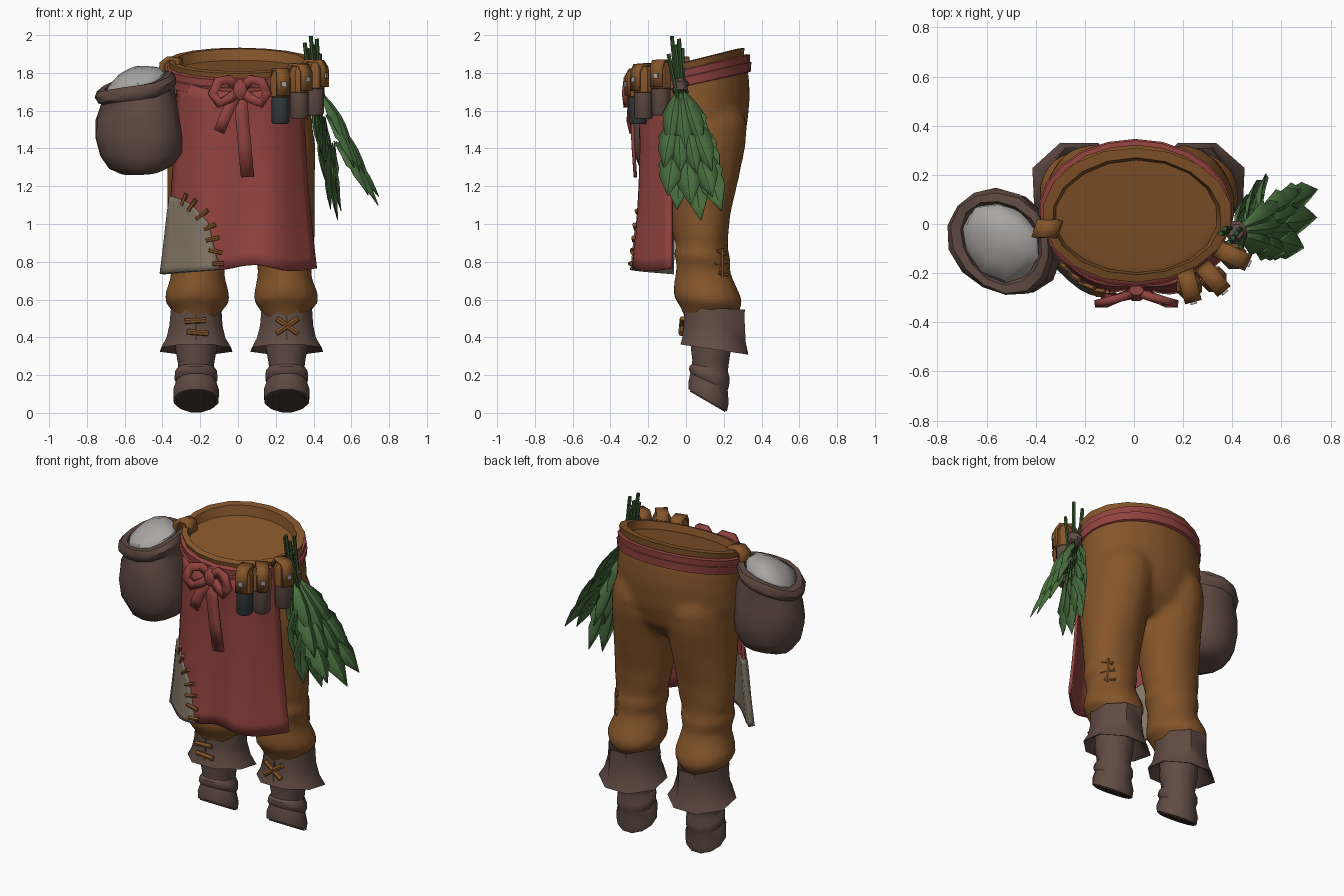
import bpy, math
from mathutils import Vector as V

if "Cube" in bpy.data.objects:
    bpy.data.objects.remove(bpy.data.objects["Cube"])


def mat(name, hexcol):
    m = bpy.data.materials.new(name)
    rgb = [((hexcol >> s) & 255) / 255 for s in (16, 8, 0)]
    m.diffuse_color = [c / 12.92 if c < .04 else ((c + .055) / 1.055) ** 2.4 for c in rgb] + [1]
    m.use_nodes = True
    m.node_tree.nodes["Principled BSDF"].inputs["Base Color"].default_value = m.diffuse_color
    return m


BROWN = mat("tan_leather", 0x85552A)
BOOT = mat("dark_leather", 0x604B43)
SOLE = mat("sole_brown", 0x453630)
RED = mat("red_cloth", 0x92433F)
PATCH = mat("patch_cloth", 0x827565)
FLOUR = mat("flour_white", 0xA9A7A5)
GREEN = mat("leaf_green", 0x4A7140)
STEM = mat("stem_green", 0x36562F)
SLATE = mat("slate_glass", 0x363C40)


def make(name, verts, faces, m, thick=0, angle=40):
    me = bpy.data.meshes.new(name)
    me.from_pydata([tuple(v) for v in verts], [], faces)
    me.materials.append(m)
    ob = bpy.data.objects.new(name, me)
    bpy.context.collection.objects.link(ob)
    bpy.ops.object.select_all(action='DESELECT')
    bpy.context.view_layer.objects.active = ob
    ob.select_set(True)
    bpy.ops.object.mode_set(mode='EDIT')
    bpy.ops.mesh.select_all(action='SELECT')
    bpy.ops.mesh.normals_make_consistent(inside=False)
    bpy.ops.object.mode_set(mode='OBJECT')
    bpy.ops.object.shade_smooth_by_angle(angle=math.radians(angle))
    if thick:
        s = ob.modifiers.new("thickness", 'SOLIDIFY')
        s.thickness, s.offset = thick, 0
    return ob


def loft(name, rings, m, n=16, caps=True, angle=40, wob=0):
    """rings: (x, y, z, rx, ry, slope_x, slope_y)"""
    vs, fs = [], []
    for k, (x, y, z, rx, ry, sx, sy) in enumerate(rings):
        for i in range(n):
            a = 2 * math.pi * (i + .5) / n
            w = 1 + wob * math.sin(3 * a + k * 1.3)
            dx, dy = rx * w * math.cos(a), ry * w * math.sin(a)
            vs.append((x + dx, y + dy, z + sx * dx + sy * dy))
        if k:
            o = (k - 1) * n
            fs += [(o + i, o + (i + 1) % n, o + n + (i + 1) % n, o + n + i) for i in range(n)]
    if caps:
        fs += [tuple(range(n))[::-1], tuple(range(len(vs) - n, len(vs)))]
    return make(name, vs, fs, m, 0, angle)


def bars(name, pairs, r, m, n=6):
    vs, fs = [], []
    for p, q in pairs:
        p, q = V(p), V(q)
        d = (q - p).normalized()
        u = d.orthogonal().normalized()
        w, o = d.cross(u), len(vs)
        for c in (p, q):
            vs += [c + r * (u * math.cos(2 * math.pi * i / n) + w * math.sin(2 * math.pi * i / n)) for i in range(n)]
        fs += [(o + i, o + (i + 1) % n, o + n + (i + 1) % n, o + n + i) for i in range(n)]
        fs += [tuple(range(o, o + n))[::-1], tuple(range(o + n, o + 2 * n))]
    return make(name, vs, fs, m)


def ribbon(name, pts, width, m, thick=.018, side=None):
    pts, vs = [V(p) for p in pts], []
    for i, p in enumerate(pts):
        t = pts[min(i + 1, len(pts) - 1)] - pts[max(i - 1, 0)]
        s = (side or t.cross(V((0, 1, 0)))).normalized() * width / 2
        vs += [p - s, p + s]
    return make(name, vs, [(2 * i, 2 * i + 1, 2 * i + 3, 2 * i + 2) for i in range(len(pts) - 1)], m, thick)


# waistband with an open top
loft("waistband", [(.01, .04, 1.79, .368, .262, 0, .22), (.01, .037, 1.865, .386, .274, 0, .25),
                   (.01, .03, 1.868, .345, .238, 0, .25), (.01, .03, 1.81, .33, .228, 0, .22)], BROWN, 18, wob=.008)

# trousers: hips and legs fused into one body
parts = [loft("trousers", [
    (.005, .07, 1.30, .24, .13, 0, 0), (.005, .07, 1.40, .36, .22, 0, 0), (.005, .065, 1.52, .39, .262, 0, .05),
    (.005, .06, 1.65, .388, .28, 0, .1), (.005, .05, 1.74, .382, .283, 0, .2), (.01, .045, 1.82, .37, .265, 0, .22)],
    BROWN, 24)]
for s in (-1, 1):
    parts.append(loft("leg", [
        (s * x + .018, y, z, rx, ry, 0, sy) for x, y, z, rx, ry, sy in (
            (.185, .08, 1.60, .16, .22, 0), (.188, .085, 1.53, .185, .24, 0), (.192, .08, 1.42, .2, .235, 0),
            (.2, .08, 1.25, .193, .2, 0), (.215, .08, 1.05, .177, .157, 0), (.223, .08, .93, .167, .147, 0),
            (.228, .085, .88, .152, .137, -.1), (.23, .085, .83, .165, .152, -.1), (.23, .09, .765, .142, .142, -.1),
            (.23, .1, .71, .147, .157, -.1), (.235, .115, .63, .172, .182, -.1), (.235, .12, .585, .172, .182, -.1),
            (.235, .12, .55, .14, .155, -.1), (.235, .12, .48, .1, .12, 0))], BROWN, 18, wob=.02))
bpy.ops.object.select_all(action='DESELECT')
for p in parts:
    p.select_set(True)
bpy.context.view_layer.objects.active = parts[0]
bpy.ops.object.join()
rm = parts[0].modifiers.new("fuse", 'REMESH')
rm.mode, rm.voxel_size, rm.use_smooth_shade = 'VOXEL', .02, True
sm = parts[0].modifiers.new("soften", 'SMOOTH')
sm.factor, sm.iterations = .5, 8

for s, side in ((-1, "left"), (1, "right")):
    c = s * .24 + .018
    # flared boot cuff
    loft(side + "_boot_cuff", [
        (c, .15, .48, .1, .12, 0, 0), (c, .15, .53, .125, .145, 0, 0), (c, .15, .555, .142, .172, 0, -.05),
        (c, .15, .46, .15, .172, 0, -.05), (c, .15, .39, .17, .178, 0, -.12), (c, .152, .335, .204, .194, 0, -.15),
        (c, .15, .345, .18, .17, 0, -.15), (c, .14, .43, .11, .12, 0, 0)], BOOT, 8, angle=50, wob=.02)
    # boot shaft, ankle fold and foot
    loft(side + "_boot", [
        (c, .13, .42, .11, .11, 0, 0), (c, .132, .34, .114, .11, 0, 0), (c, .13, .27, .1, .1, 0, -.1),
        (c, .127, .24, .097, .098, 0, -.2), (c, .125, .215, .114, .11, 0, -.3), (c, .122, .185, .117, .11, 0, -.4),
        (c, .122, .165, .107, .102, 0, -.45), (c, .12, .11, .125, .11, 0, -.55), (c, .115, .066, .122, .105, 0, -.58)],
        BOOT, 12, angle=35)
    loft(side + "_boot_sole", [(c, .115, .067, .108, .092, 0, -.58), (c, .115, .058, .108, .098, 0, -.58)], SOLE, 12)
    # cuff slit and lacing
    y = -.018
    bars(side + "_cuff_slit", [((c, y + .014, .54), (c, y + .002, .37))], .007, SOLE, 4)
    if s < 0:
        laces = [((c - .06, y, .485), (c + .05, y, .49)), ((c - .05, y - .005, .43), (c + .065, y - .005, .42))]
    else:
        laces = [((c - .055, y, .5), (c + .06, y - .008, .42)), ((c - .055, y - .008, .42), (c + .06, y, .5))]
    bars(side + "_cuff_laces", laces, .015, BROWN)

# mended seam behind the right knee
bars("knee_stitches", [((.37, .16, .86), (.335, .21, .84)), ((.375, .15, .79), (.325, .215, .80)),
                       ((.365, .17, .74), (.325, .22, .73)), ((.35, .19, .87), (.355, .19, .72))], .011, BROWN)


# apron surface
def half_width(z):
    t = 1.76 - z
    return .328 + .02 * t + .055 * t * t


def apron_pt(x, z, off=0):
    t = 1.76 - z
    u = max(-1, min(1, (x - .01) / half_width(z)))
    y = -.09 + .01 * t - (.163 - .06 * t + .09 * t * t) * (1 - abs(u) ** 3)
    return V((x, y - off + .016 * t * math.sin(19 * x + 1.5), z))


def sheet(name, left, right, top, bottom, m, nu, nv, thick):
    vs = []
    for j in range(nv + 1):
        for i in range(nu + 1):
            f, g = i / nu, j / nv
            u = 2 * f - 1
            z = top(u) + (bottom(u) - top(u)) * g
            vs.append(apron_pt(left(z) + (right(z) - left(z)) * f, z))
    w = nu + 1
    fs = [(j * w + i, j * w + i + 1, (j + 1) * w + i + 1, (j + 1) * w + i) for j in range(nv) for i in range(nu)]
    return make(name, vs, fs, m, thick)


def edge(s):
    return lambda z: .01 + s * half_width(z)


sheet("apron", edge(-1), edge(1), lambda u: 1.70 + .06 * u * u,
      lambda u: .775 - .018 * abs(u) + .012 * math.sin(7 * u), RED, 24, 14, .018)


# patch with a curved inner edge
def patch_right(z):
    f = max(0, (1.145 - z) / .4)
    return -.34 + .155 * min(1, f / .35) ** .5 + .09 * f


sheet("apron_patch", lambda z: edge(-1)(z) - .008, patch_right, lambda u: 1.145,
      lambda u: .735 + .012 * (u + 1), PATCH, 8, 14, .036)
stitches = []
for z, dx, dz in ((1.13, .012, .03), (1.10, .02, .03), (1.05, .03, .022), (.985, .03, .012), (.92, .035, .008),
                  (.855, .035, -.008), (.79, .03, 0)):
    x = patch_right(z)
    stitches.append((apron_pt(x - dx, z - dz, .022), apron_pt(x + dx, z + dz, .02)))
bars("patch_stitches", stitches, .012, BROWN)

# waist sash, wrapped in two folds
for i, (z, r) in enumerate(((1.808, 0), (1.768, .006))):
    loft("sash_fold_%d" % (i + 1), [
        (.005, .045, z - .03, .37 + r, .275 + r, 0, .22), (.005, .045, z - .025, .385 + r, .293 + r, 0, .22),
        (.005, .045, z + .02, .39 + r, .295 + r, 0, .23), (.005, .045, z + .028, .37 + r, .275 + r, 0, .23)],
        RED, 22, caps=False)

# bow
loft("bow_knot", [(.01, -.275, 1.66, .03, .025, 0, 0), (.01, -.28, 1.69, .045, .035, 0, 0),
                  (.01, -.28, 1.74, .042, .035, 0, 0), (.01, -.27, 1.765, .03, .02, 0, 0)], RED, 8)
for s, side in ((-1, "left"), (1, "right")):
    ribbon("bow_loop_" + side, [(.01, -.275, 1.71), (.01 + s * .06, -.295, 1.765), (.01 + s * .115, -.315, 1.755),
                                (.01 + s * .145, -.325, 1.69), (.01 + s * .11, -.315, 1.64),
                                (.01 + s * .055, -.295, 1.665), (.01, -.275, 1.71)], .05, RED, .03)
ribbon("bow_tail_left", [(0, -.275, 1.70), (-.045, -.3, 1.62), (-.075, -.305, 1.55), (-.1, -.29, 1.49)], .06, RED)
ribbon("bow_tail_right", [(.015, -.275, 1.70), (.02, -.285, 1.58), (.035, -.28, 1.42), (.05, -.268, 1.25)], .07, RED)

# flour sack with rolled rim, skewed to an oval
X, Y = -.53, -.075
sack = [loft("sack", [
    (X + .02, Y, 1.272, .11, .11, 0, 0), (X + .015, Y, 1.30, .17, .165, 0, 0), (X + .012, Y, 1.37, .218, .2, 0, 0),
    (X + .004, Y, 1.47, .23, .212, 0, 0), (X, Y, 1.57, .22, .208, .05, 0), (X, Y, 1.645, .203, .198, .15, .05),
    (X - .005, Y, 1.68, .195, .193, .2, .08), (X - .01, Y, 1.695, .208, .211, .22, .08),
    (X - .012, Y, 1.725, .216, .218, .22, .08), (X - .012, Y, 1.755, .2, .205, .22, .08),
    (X - .01, Y, 1.757, .165, .17, .22, .08), (X - .01, Y, 1.72, .15, .155, .2, .05)], BOOT, 14, wob=.03)]
sack.append(loft("flour", [
    (X - .01, Y, 1.72, .16, .165, .2, .05), (X - .01, Y, 1.765, .152, .155, .2, .05),
    (X, Y + .01, 1.805, .11, .11, .13, .03), (X + .01, Y + .01, 1.828, .045, .045, 0, 0)], FLOUR, 10, wob=.05))
for ob in sack:
    for v in ob.data.vertices:
        dx, dy = v.co.x - X, v.co.y - Y
        v.co.x, v.co.y = X + dx - .09 * dy, Y + dy - .09 * dx
        v.co.z += .012 * math.sin(9 * dx + 13 * dy)
ribbon("sack_strap", [(-.395, -.02, 1.75), (-.395, -.02, 1.85), (-.36, -.02, 1.875), (-.315, -.02, 1.87),
                      (-.31, -.02, 1.79)], .075, BROWN, .025, V((.3, 1, 0)))

# belt vials in leather holders
for i, (x, y, z, a, m) in enumerate(((.225, -.255, 1.53, -75, SLATE), (.325, -.225, 1.555, -50, BOOT),
                                     (.407, -.132, 1.575, -25, BOOT))):
    loft("vial_%d" % (i + 1), [(x, y, z, .042, .042, 0, 0), (x, y, z + .012, .05, .05, 0, 0),
                               (x, y, z + .16, .05, .05, 0, 0)], m, 10)
    loft("vial_holder_%d" % (i + 1), [(x, y, z + .14, .05, .05, 0, 0), (x, y, z + .145, .056, .056, 0, 0),
                                      (x, y, z + .245, .056, .056, 0, 0), (x, y, z + .28, .04, .04, 0, 0)],
         BROWN, 8, angle=30)
    d = V((math.cos(math.radians(a)), math.sin(math.radians(a)), 0))
    p = V((x, y, z + .2))
    up = V((0, 0, 1))
    ribbon("vial_strap_%d" % (i + 1), [p + d * .057 - up * .05, p + d * .057 + up * .05, p + d * .035 + up * .085,
                                       p - d * .04 + up * .09, p - d * .075 + up * .03], .07, BROWN, .016,
           d.cross(up))
    bars("vial_stud_%d" % (i + 1), [(p + d * .05 + up * .01, p + d * .074 + up * .01)], .019, FLOUR, 4)

# herb bundle: tie, stems and layered pointed leaves
loft("herb_tie", [(.415, -.03, z, r, r, .3, 0) for z, r in ((1.69, .03), (1.70, .046), (1.73, .038),
                                                          (1.745, .046), (1.765, .03))], BOOT, 8)
bars("herb_stems", [((.415 + .012 * i, -.03 + .014 * (i % 3 - 1), 1.66),
                     (.385 + .016 * i, -.05 + .025 * (i % 3 - 1) - .006 * i, h))
                    for i, h in zip(range(-2, 4), (1.96, 1.93, 1.995, 1.95, 1.98, 1.9))], .011, STEM)
W, N = V((.22, .94, -.03)), V((.9, -.22, .33))
start, end = V((.42, -.025, 1.70)), V((.615, .045, 1.12))
outline = ((0, .1), (.25, .65), (.45, 1), (.52, .78), (.65, .8), (.82, .42), (1, .02))
for side, label in ((1, "outer"), (-1, "inner")):
    vs, fs = [], []
    for row, t in enumerate((0, .22, .46)):
        for v in ((-1, -.3, .35, 1) if row % 2 else (-.9, 0, .9)):
            t1 = t + .52 + .1 * (1 - abs(v)) + .03 * math.sin(7 * v + row)
            b = start.lerp(end, t) + W * v * (.02 + .09 * t) + N * side * .015
            tip = start.lerp(end, t1) + W * v * (.03 + .11 * min(1, t1 / .8)) + N * side * (.02 + .09 * t1)
            s = (tip - b).cross(N).normalized() * (.045 + .035 * t1)
            o = len(vs)
            for f, w in outline:
                c = b.lerp(tip, f) + N * side * .03 * math.sin(f * math.pi)
                vs += [c - s * w - N * side * .03 * w, c, c + s * w - N * side * .03 * w]
            for k in range(len(outline) - 1):
                q = o + 3 * k
                fs += [(q, q + 1, q + 4, q + 3), (q + 1, q + 2, q + 5, q + 4)]
    make("herb_leaves_" + label, vs, fs, GREEN, .003, 20)
